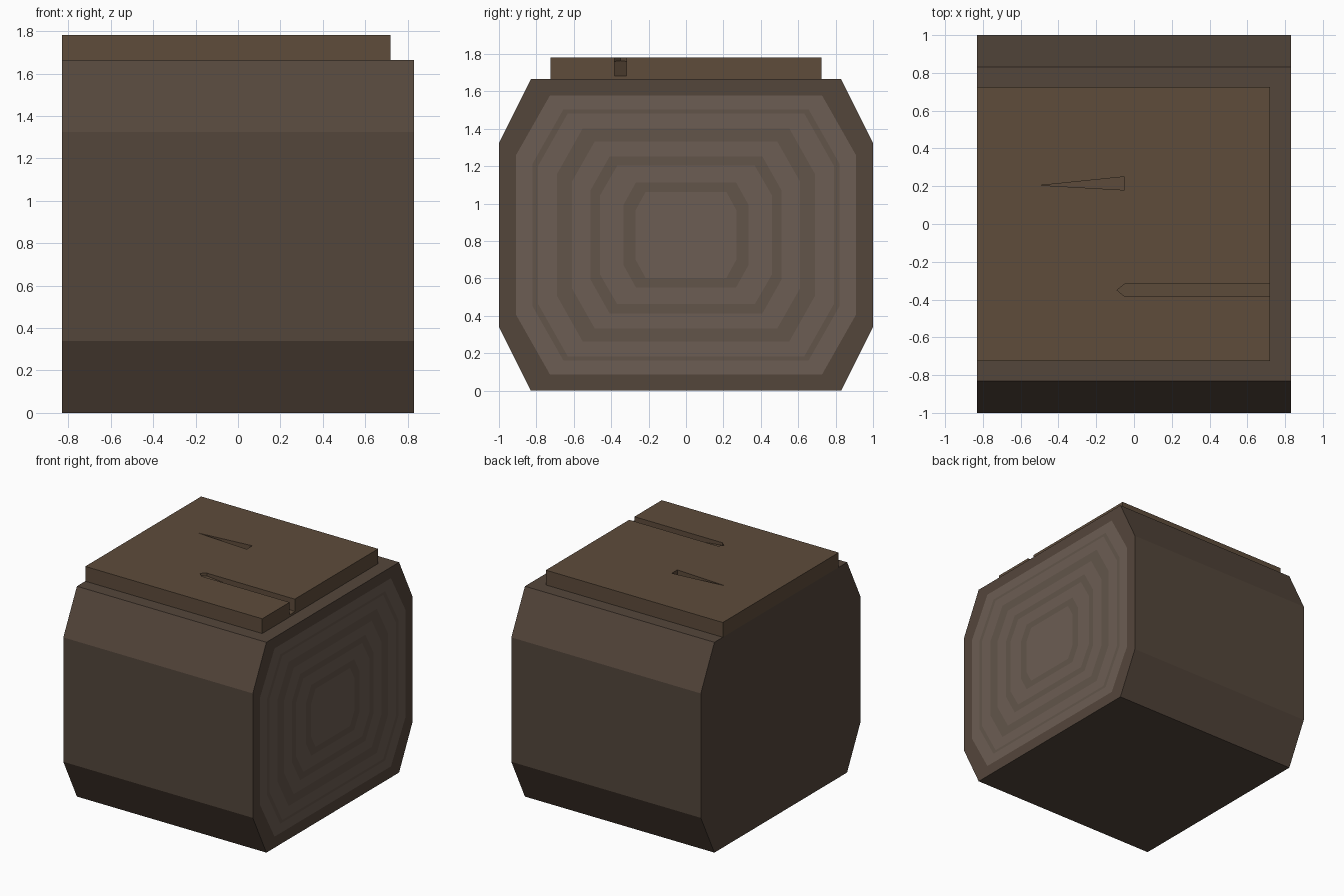
import bpy, bmesh

if "Cube" in bpy.data.objects:
    bpy.data.objects.remove(bpy.data.objects["Cube"])


def material(name, hex_code):
    rgb = [int(hex_code[i:i + 2], 16) / 255 for i in (0, 2, 4)]
    lin = [c / 12.92 if c <= 0.04045 else ((c + 0.055) / 1.055) ** 2.4 for c in rgb]
    mat = bpy.data.materials.new(name)
    mat.diffuse_color = (*lin, 1)
    mat.use_nodes = True
    mat.node_tree.nodes["Principled BSDF"].inputs["Base Color"].default_value = mat.diffuse_color
    return mat


def add_object(name, bm, mats=()):
    bmesh.ops.recalc_face_normals(bm, faces=bm.faces)
    mesh = bpy.data.meshes.new(name)
    bm.to_mesh(mesh)
    bm.free()
    obj = bpy.data.objects.new(name, mesh)
    bpy.context.collection.objects.link(obj)
    for m in mats:
        mesh.materials.append(m)
    return obj


def prism(name, outline, top, floor, mats=()):
    """Upright prism whose floor height may vary along x."""
    bm = bmesh.new()
    lower = [bm.verts.new((x, y, floor(x))) for x, y in outline]
    upper = [bm.verts.new((x, y, top)) for x, y in outline]
    bm.faces.new(lower)
    bm.faces.new(upper)
    n = len(outline)
    for i in range(n):
        j = (i + 1) % n
        bm.faces.new((lower[i], lower[j], upper[j], upper[i]))
    return add_object(name, bm, mats)


bark = material("bark", "54463B")
light = material("light_wood", "6C5D53")
dark = material("dark_wood", "62554A")
plank = material("plank_wood", "5E4C3B")

HALF_LENGTH, MID_Z, TOP_Z = 0.83, 0.8325, 1.665

# Log block: octagonal body with growth rings set into the +x end
bm = bmesh.new()


def octagon(x, hy, hz, cy, cz):
    a, b = hy - cy, hz - cz
    pts = [(a, -hz), (hy, -b), (hy, b), (a, hz), (-a, hz), (-hy, b), (-hy, -b), (-a, -hz)]
    return [bm.verts.new((x, y, MID_Z + z)) for y, z in pts]


rings = [(0.91, 0.745), (0.82, 0.67), (0.79, 0.65), (0.69, 0.57), (0.61, 0.50),
         (0.51, 0.42), (0.46, 0.37), (0.335, 0.28), (0.27, 0.23)]
loops = [octagon(x, 1.0, MID_Z, 0.17, 0.34) for x in (-HALF_LENGTH, HALF_LENGTH)]
loops += [octagon(HALF_LENGTH, hy, hz, 0.2 * hy, 0.43 * hz) for hy, hz in rings]
bm.faces.new(loops[0])
for k in range(len(loops) - 1):
    for i in range(8):
        j = (i + 1) % 8
        f = bm.faces.new((loops[k][i], loops[k][j], loops[k + 1][j], loops[k + 1][i]))
        f.material_index = 0 if k < 2 else 1 + k % 2
bm.faces.new(loops[-1]).material_index = 1
add_object("log_block", bm, (bark, light, dark))

# Top plank, flush with the -x end
CAP_Z = 1.782
cap = prism("top_plank", [(-HALF_LENGTH, -0.725), (0.72, -0.725), (0.72, 0.725), (-HALF_LENGTH, 0.725)],
            CAP_Z, lambda x: TOP_Z, (plank,))

# Cracks carved in the plank: a long one running out of the edge and a wedge
cracks = [
    prism("long_crack_cutter",
          [(-0.09, -0.35), (-0.05, -0.383), (0.72, -0.383), (0.75, -0.35), (0.72, -0.318), (-0.05, -0.318)],
          CAP_Z + 0.1, lambda x: 1.76 - 0.1 * (x + 0.05), (plank,)),
    prism("wedge_crack_cutter", [(-0.49, 0.205), (-0.05, 0.18), (-0.05, 0.25)],
          CAP_Z + 0.1, lambda x: 1.74 - 0.045 * (x + 0.05), (plank,)),
]
for cutter in cracks:
    mod = cap.modifiers.new(cutter.name, 'BOOLEAN')
    mod.operation = 'DIFFERENCE'
    mod.solver = 'EXACT'
    mod.object = cutter
    cutter.hide_render = True
    cutter.hide_set(True)
